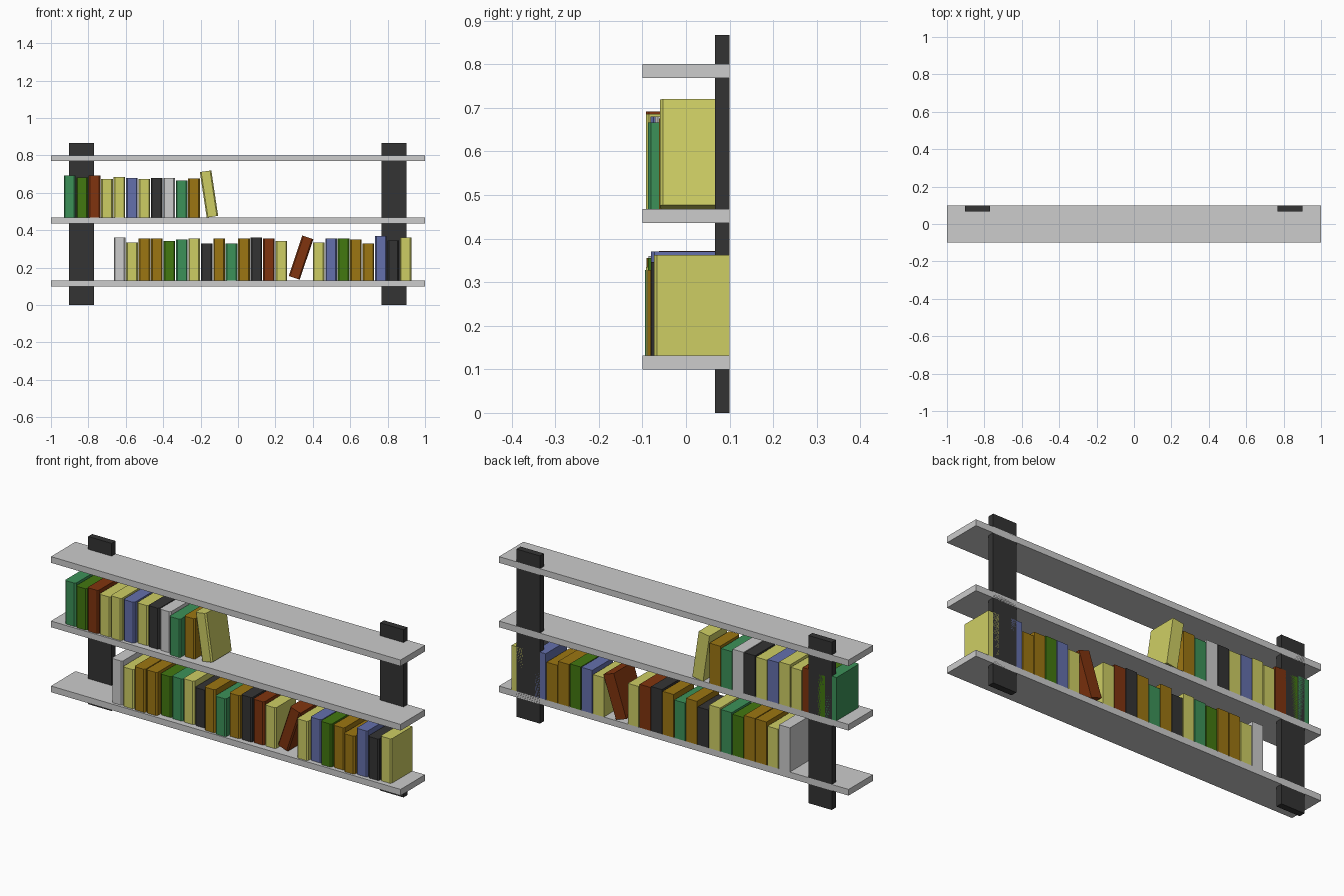
import bpy, bmesh, math, random

if "Cube" in bpy.data.objects:
    bpy.data.objects.remove(bpy.data.objects["Cube"])
random.seed(4)


def material(name, rgb):
    """Flat colour given in sRGB 0-255, stored as linear."""
    lin = [((c / 255 + 0.055) / 1.055) ** 2.4 if c > 10 else c / 3300 for c in rgb]
    m = bpy.data.materials.new(name)
    m.diffuse_color = (*lin, 1)
    m.use_nodes = True
    m.node_tree.nodes["Principled BSDF"].inputs["Base Color"].default_value = m.diffuse_color
    return m


MATS = {
    'S': material("light_grey", (204, 204, 204)),
    'K': material("charcoal", (52, 52, 52)),
    'Y': material("pale_yellow", (206, 206, 100)),
    'G': material("sea_green", (60, 145, 88)),
    'D': material("moss_green", (66, 120, 16)),
    'R': material("rust_brown", (128, 52, 14)),
    'B': material("slate_blue", (100, 112, 172)),
    'O': material("ochre", (156, 118, 18)),
}


def prism(name, outline, z0, z1, mat):
    """Extrude an xy outline from z0 to z1."""
    bm = bmesh.new()
    face = bm.faces.new([bm.verts.new((x, y, z0)) for x, y in outline])
    ext = bmesh.ops.extrude_face_region(bm, geom=[face])
    for v in ext['geom']:
        if isinstance(v, bmesh.types.BMVert):
            v.co.z = z1
    bmesh.ops.recalc_face_normals(bm, faces=bm.faces)
    me = bpy.data.meshes.new(name)
    bm.to_mesh(me)
    bm.free()
    me.materials.append(MATS[mat])
    ob = bpy.data.objects.new(name, me)
    bpy.context.collection.objects.link(ob)
    return ob


def box(name, x0, x1, y0, y1, z0, z1, mat):
    return prism(name, [(x0, y0), (x1, y0), (x1, y1), (x0, y1)], z0, z1, mat)


def book(name, x, z0, z1, front, mat, tilt=0):
    """Block with a chamfered spine, optionally leaning about its centre."""
    w, c, back = 0.031, 0.007, 0.1
    outline = [(-w, back), (-w, front + c), (-w + c, front),
               (w - c, front), (w, front + c), (w, back)]
    h = (z1 - z0) / 2
    ob = prism(name, outline, -h, h, mat)
    ob.location = (x, 0, z0 + h)
    ob.rotation_euler.y = math.radians(tilt)
    return ob


# Shelves
for name, z in (("bottom", 0.10), ("middle", 0.436), ("top", 0.769)):
    box(name + "_shelf", -1, 1, -0.1, 0.1, z, z + 0.032, 'S')

# Rear uprights
for name, x in (("left", -0.837), ("right", 0.833)):
    box(name + "_upright", x - 0.067, x + 0.067, 0.067, 0.1, 0, 0.867, 'K')

# Rows of standing books: first centre, base, colour per slot, top per slot
ROWS = [
    ("upper", -0.90, 0.468, "GDRYYBYKSGO",
     (.692, .682, .692, .675, .686, .68, .675, .68, .68, .666, .676)),
    ("lower", -0.633, 0.132, "SYOODGYKOGOKRY--YBDOOBKY",
     (.36, .335, .355, .355, .343, .35, .356, .328, .355, .328, .355, .362,
      .356, .343, 0, 0, .335, .355, .355, .35, .328, .37, .346, .362)),
]
FRONTS = {"upper2": -0.092, "upper10": -0.062, "lower9": -0.094,
          "lower18": -0.087, "lower22": -0.08, "lower23": -0.073}
for row, x0, base, colours, tops in ROWS:
    for i, (c, top) in enumerate(zip(colours, tops)):
        if c != '-':
            front = FRONTS.get(f"{row}{i}", random.uniform(-0.094, -0.064))
            book(f"{row}_book_{i + 1}", x0 + 0.0665 * i, base, top, front, c)

# Leaning books
book("upper_leaning_book", -0.155, 0.471, 0.717, -0.06, 'Y', -8.5)
book("lower_leaning_book", 0.337, 0.140, 0.368, -0.066, 'R', 18.5)
